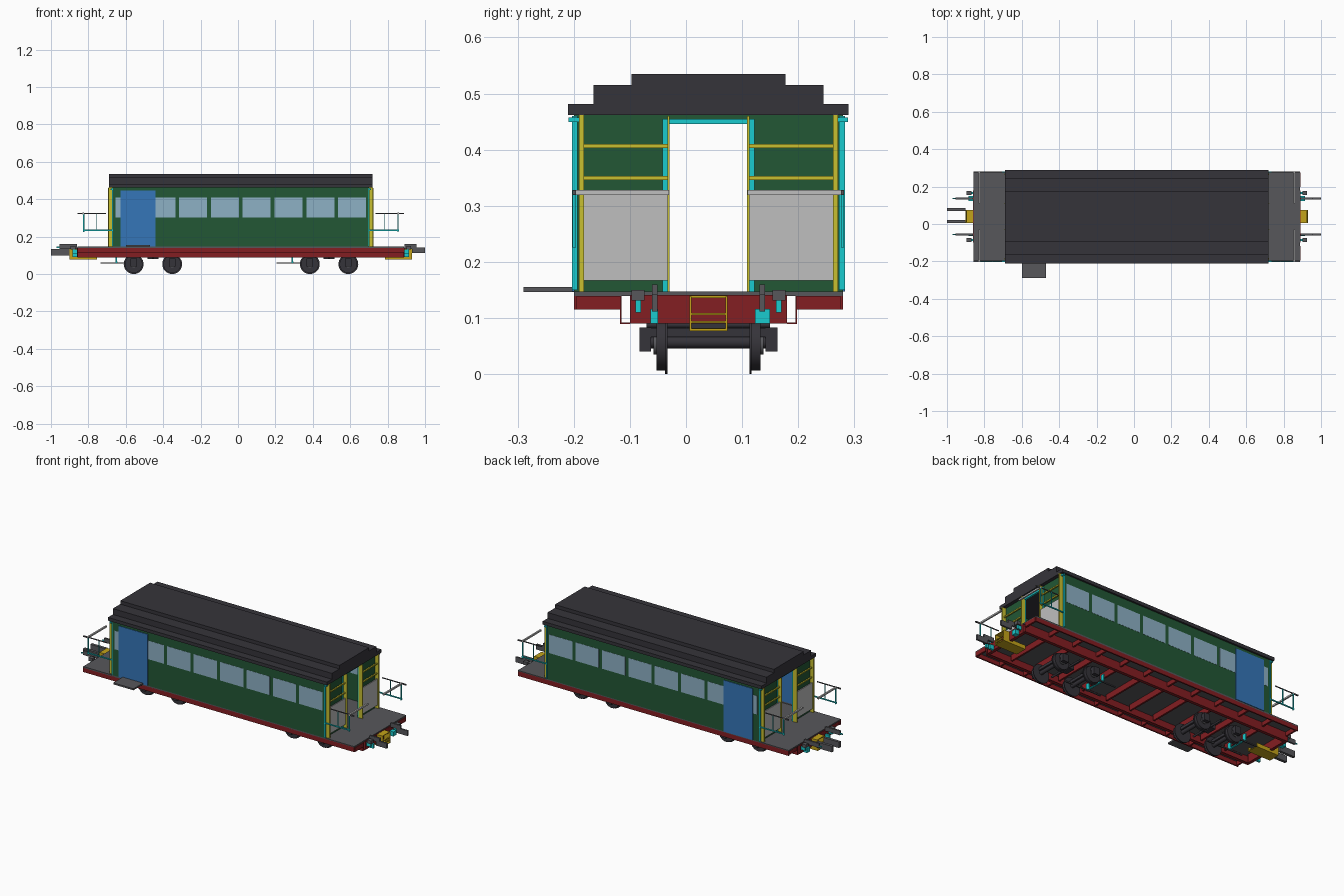
import bpy, bmesh
from mathutils import Matrix, Vector

cube = bpy.data.objects.get("Cube")
if cube:
    bpy.data.objects.remove(cube, do_unlink=True)


def material(name, r, g, b):
    m = bpy.data.materials.new(name)
    m.use_nodes = True
    m.diffuse_color = (r, g, b, 1)
    bsdf = m.node_tree.nodes["Principled BSDF"]
    bsdf.inputs["Base Color"].default_value = (r, g, b, 1)
    bsdf.inputs["Roughness"].default_value = 0.8
    return m


GREEN = material("carriage green", .016, .095, .035)
DARK = material("dark roof grey", .036, .034, .042)
GREY = material("deck grey", .095, .095, .105)
PALE = material("pale grey", .52, .52, .52)
CYAN = material("fitting cyan", .01, .6, .62)
YELLOW = material("post yellow", .58, .53, .03)
GOLD = material("coupler gold", .55, .37, .01)
BLUE = material("door blue", .035, .18, .48)
GLASS = material("window blue", .27, .44, .56)
RED = material("underframe red", .23, .013, .016)

CX, CY = .015, .04      # carriage centre line


def finish(name, bm, mat):
    bmesh.ops.recalc_face_normals(bm, faces=bm.faces)
    me = bpy.data.meshes.new(name)
    bm.to_mesh(me)
    bm.free()
    me.materials.append(mat)
    ob = bpy.data.objects.new(name, me)
    bpy.context.collection.objects.link(ob)
    return ob


def box(name, mat, x, y, z):
    """Box from three (low, high) ranges."""
    lo, hi = Vector((min(x), min(y), min(z))), Vector((max(x), max(y), max(z)))
    bm = bmesh.new()
    mtx = Matrix.Translation((lo + hi) / 2) @ Matrix.Diagonal((*(hi - lo), 1))
    bmesh.ops.create_cube(bm, size=1, matrix=mtx)
    return finish(name, bm, mat)


def rod_y(name, mat, x, y, z, r, sides=24):
    """Cylinder along y."""
    bm = bmesh.new()
    mtx = Matrix.Translation((x, sum(y) / 2, z)) @ Matrix.Rotation(1.5707963, 4, 'X')
    bmesh.ops.create_cone(bm, cap_ends=True, segments=sides, radius1=r, radius2=r,
                          depth=abs(y[1] - y[0]), matrix=mtx)
    ob = finish(name, bm, mat)
    for f in ob.data.polygons:
        f.use_smooth = len(f.vertices) == 4
    ob.data.set_sharp_from_angle(angle=.7)
    return ob


def flip(c, rng, on):
    return tuple(2 * c - v for v in rng) if on else rng


def end_box(name, mat, x, y, z, both_sides=False):
    """Box repeated at both carriage ends, optionally on both sides too."""
    for end in (False, True):
        for side in ((False, True) if both_sides else (False,)):
            box(name, mat, flip(CX, x, end), flip(CY, y, side), z)


# Stepped roof, one extruded profile
half = [(.25, .462), (.25, .481), (.205, .481), (.205, .515), (.137, .515), (.137, .535)]
profile = [(CY + w, z) for w, z in half] + [(CY - w, z) for w, z in reversed(half)]
bm = bmesh.new()
face = bm.faces.new([bm.verts.new((-.69, y, z)) for y, z in profile])
ext = bmesh.ops.extrude_face_region(bm, geom=[face])
bmesh.ops.translate(bm, vec=(1.41, 0, 0),
                    verts=[v for v in ext["geom"] if isinstance(v, bmesh.types.BMVert)])
finish("roof", bm, DARK)

# Deck, side walls, windows and doors
box("deck", GREY, (-.857, .887), (-.2, .28), (.139, .147))
for side in (False, True):
    def ys(a, b):
        return flip(CY, (a, b), side)
    box("side_wall", GREEN, (-.67, .7), ys(-.2, -.193), (.147, .462))
    for i in range(8):
        x0 = -.655 + .17 * i
        box("side_window", GLASS, (x0, x0 + .15), ys(-.201, -.192), (.302, .41))
    box("side_door", BLUE, (-.627, -.44), ys(-.203, -.19), (.147, .446))
box("entry_step", GREY, (-.6, -.47), (-.29, -.19), (.146, .155))

# End walls with open doorway, frame, posts, window bars and panels
end_box("end_wall", GREEN, (.694, .7), (-.197, -.04), (.147, .462), True)
end_box("end_lintel", GREEN, (.694, .7), (-.04, .12), (.455, .462))
end_box("door_jamb", CYAN, (.692, .703), (-.042, -.03), (.147, .455), True)
end_box("door_header", CYAN, (.692, .703), (-.03, .11), (.446, .455))
end_box("corner_post", YELLOW, (.7, .722), (-.191, -.182), (.147, .462), True)
end_box("corner_trim", CYAN, (.697, .703), (-.203, -.193), (.15, .46), True)
end_box("corner_bracket", CYAN, (.7, .712), (-.209, -.19), (.449, .457), True)
end_box("door_post", YELLOW, (.7, .725), (-.033, -.029), (.147, .46), True)
for z in (.346, .403):
    end_box("window_bar", YELLOW, (.706, .714), (-.19, -.03), (z, z + .007), True)
end_box("end_panel", PALE, (.71, .716), (-.19, -.031), (.167, .32), True)

# Platform railings
end_box("gate_rail", PALE, (.853, .862), (-.202, -.03), (.319, .328), True)
end_box("gate_rail_end", GREY, (.855, .887), (-.202, -.196), (.32, .327), True)
end_box("side_top_rail", GREY, (.735, .86), (-.2, -.196), (.322, .327), True)
end_box("side_low_rail", CYAN, (.703, .86), (-.202, -.196), (.231, .237), True)
end_box("rail_post", CYAN, (.852, .858), (-.202, -.196), (.226, .322), True)
end_box("inner_rail_post", CYAN, (.783, .787), (-.202, -.198), (.231, .322), True)

# Underframe: side rails, channel beams, cross members and headstocks
for side in (False, True):
    def ys(a, b):
        return flip(CY, (a, b), side)
    span = (-.857, .887)
    box("side_rail", RED, span, ys(-.2, -.192), (.115, .142))
    box("beam_web", RED, span, ys(-.118, -.115), (.09, .139))
    box("beam_flange", RED, span, ys(-.118, -.1), (.089, .092))
for i in range(12):
    x0 = -.852 + i * .1575
    box("cross_member", RED, (x0, x0 + .01), (-.1, .18), (.105, .139))
    for side in (False, True):
        box("outrigger", RED, (x0, x0 + .01), flip(CY, (-.195, -.117), side), (.115, .139))
end_box("headstock", RED, (.872, .89), (-.1, .18), (.09, .141))

# Bogies
for c in (-.455, .487):
    rod_y("bogie_bolster", DARK, c, (-.07, .15), .088, .006, 12)
    box("bogie_pivot", DARK, (c - .03, c + .03), (.01, .07), (.08, .105))
    for x in (c - .103, c + .103):
        rod_y("axle", DARK, x, (-.08, .16), .057, .011)
        box("axle_beam", DARK, (x - .016, x + .016), (-.07, .15), (.066, .082))
        for side in (False, True):
            def ys(a, b):
                return flip(CY, (a, b), side)
            rod_y("wheel_tread", DARK, x, ys(-.053, -.036), .053, .047, 32)
            rod_y("wheel_flange", DARK, x, ys(-.037, -.033), .053, .053, 32)
            rod_y("wheel_hub", GREY, x, ys(-.058, -.05), .053, .018)
            box("axle_box", DARK, (x - .018, x + .018), ys(-.083, -.062), (.04, .083))
    for side in (False, True):
        box("brake_rod", GREY, (c - .28, c - .05), flip(CY, (-.022, -.014), side), (.056, .062))
        box("brake_hanger", CYAN, (c - .2, c - .193), flip(CY, (-.03, -.008), side), (.06, .1))
    box("brake_crossbar", CYAN, (c - .2, c - .19), (-.02, .1), (.06, .066))

# Coupler pockets
end_box("pocket_cheek", GOLD, (.785, .93), (.006, .01), (.078, .1), True)
end_box("pocket_front_cheek", GOLD, (.888, .93), (.006, .01), (.078, .138), True)
end_box("pocket_base", GOLD, (.785, .93), (.006, .074), (.077, .081))
end_box("pocket_top", GOLD, (.888, .926), (.006, .074), (.136, .14))
for z in (.091, .105):
    end_box("pocket_rung", GOLD, (.922, .928), (.006, .074), (z, z + .004))

# Chain brackets, hooks and couplers
end_box("hook_plate", CYAN, (.885, .915), (-.063, -.05), (.09, .116))
end_box("hook_plate", CYAN, (.885, .915), (.123, .15), (.09, .116))
end_box("hose_block", GREY, (.9, .925), (-.097, -.074), (.131, .15), True)
end_box("hose_bracket", CYAN, (.875, .915), (-.09, -.08), (.11, .131), True)
for y in (-.056, .136):
    box("hook_bar", GREY, (.93, 1), (y - .005, y + .005), (.112, .142))
    box("hook_stem", GREY, (.89, .955), (y - .005, y + .005), (.135, .16))
    box("hook_stem", GREY, (-.955, -.86), (y - .005, y + .005), (.135, .16))
    box("hook_pin", CYAN, (-.97, -.9), (y - .003, y + .003), (.14, .146))
for y in (.013, .078):
    box("coupler_bar", GREY, (-1, -.9), (y - .008, y + .008), (.1, .135))
